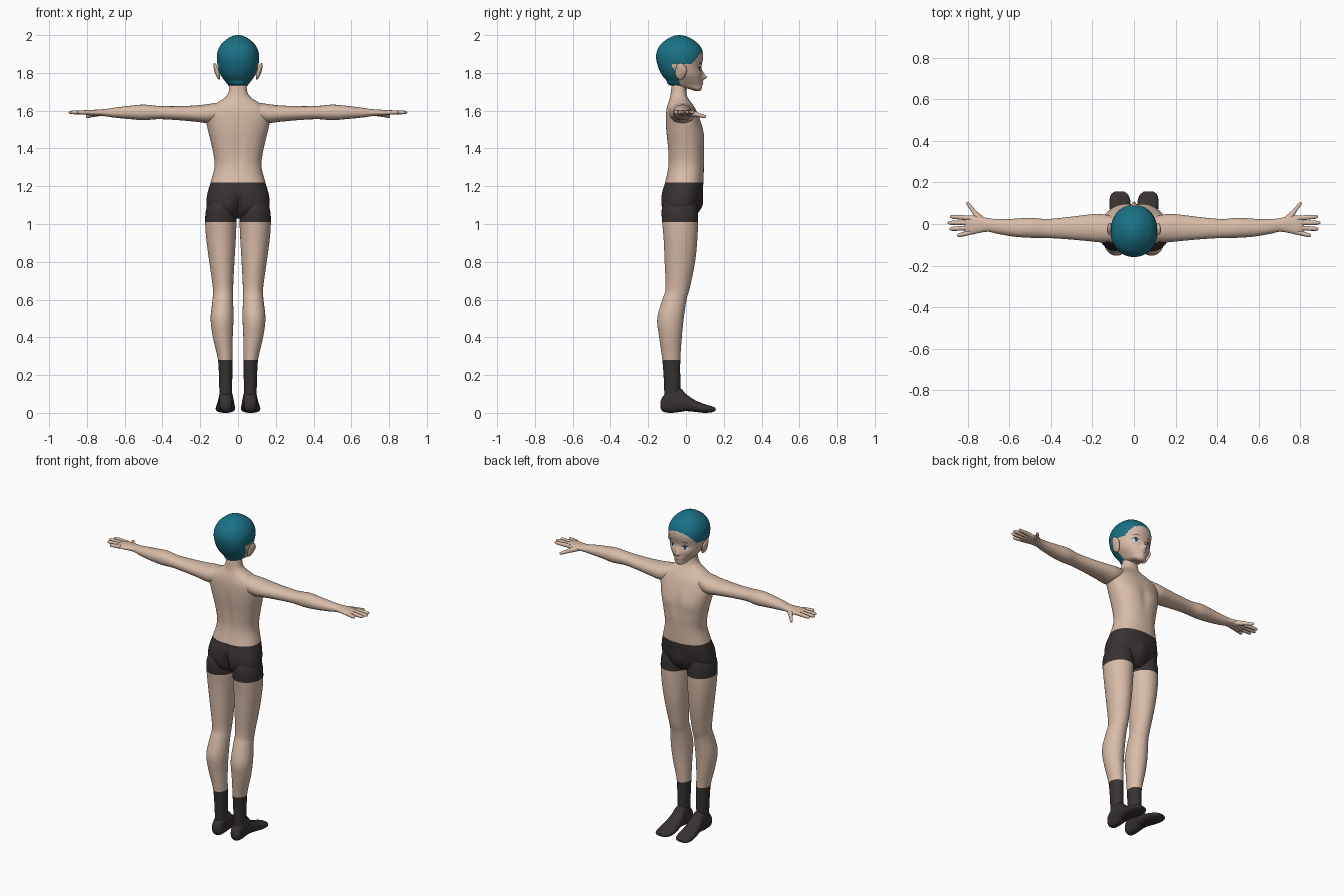
import bpy, bmesh, math
from mathutils import Vector, Matrix
from mathutils.bvhtree import BVHTree

cube = bpy.data.objects.get("Cube")
if cube:
    bpy.data.objects.remove(cube, do_unlink=True)


def material(name, rgb):
    mat = bpy.data.materials.new(name)
    mat.use_nodes = True
    mat.diffuse_color = (*rgb, 1)
    mat.node_tree.nodes["Principled BSDF"].inputs["Base Color"].default_value = (*rgb, 1)
    return mat


skin = material("skin", (0.69, 0.5, 0.39))
cloth = material("charcoal_cloth", (0.04, 0.032, 0.032))
hair = material("teal_hair", (0.01, 0.165, 0.235))
white = material("eye_white", (0.8, 0.78, 0.76))
dark = material("dark_lash", (0.03, 0.02, 0.02))
iris = material("iris_teal", (0.02, 0.12, 0.17))


def spline(p0, p1, p2, p3, t):
    return [b + t / 2 * (c - a + t * (2 * a - 5 * b + 4 * c - d + t * (3 * (b - c) + d - a)))
            for a, b, c, d in zip(p0, p1, p2, p3)]


def loft(bm, axis, sections, power=1.0, side=1, segs=32, steps=5):
    """Closed tube through sections (position, low a, high a, low b, high b)."""
    last = len(sections) - 1
    rows = []
    for i in range(last):
        quad = [sections[min(max(k, 0), last)] for k in range(i - 1, i + 3)]
        rows += [spline(*quad, s / steps) for s in range(steps)]
    rows.append(sections[last])
    rings = []
    for t, a0, a1, b0, b1 in rows:
        ring = []
        for s in range(segs):
            ang = math.tau * s / segs
            c, d = math.cos(ang), math.sin(ang)
            a = (a0 + a1) / 2 + (a1 - a0) / 2 * math.copysign(abs(c) ** power, c)
            b = (b0 + b1) / 2 + (b1 - b0) / 2 * math.copysign(abs(d) ** power, d)
            x, y, z = {"X": (t, a, b), "Y": (a, t, b), "Z": (a, b, t)}[axis]
            ring.append(bm.verts.new((x * side, y, z)))
        rings.append(ring)
    faces = [bm.faces.new(rings[0]), bm.faces.new(rings[-1])]
    for r, q in zip(rings, rings[1:]):
        faces += [bm.faces.new((r[k - 1], r[k], q[k], q[k - 1])) for k in range(segs)]
    bmesh.ops.recalc_face_normals(bm, faces=faces)


def bump(bm, facing, x, z, wide, tall, push):
    """Push the surface along y in a soft oval spot on the front or back."""
    for v in bm.verts:
        if v.co.y * facing > 0:
            v.co.y += push * math.exp(-((v.co.x - x) / wide) ** 2 - ((v.co.z - z) / tall) ** 2)


def finish(bm, name, mats, rule=None, cuts=()):
    for z in cuts:
        bmesh.ops.bisect_plane(bm, geom=bm.verts[:] + bm.edges[:] + bm.faces[:],
                               plane_co=(0, 0, z), plane_no=(0, 0, 1))
    bm.normal_update()
    for f in bm.faces:
        f.smooth = True
        f.material_index = rule(f.calc_center_median()) if rule else 0
    for e in bm.edges:
        e.smooth = e.calc_face_angle(0) < 1
    mesh = bpy.data.meshes.new(name)
    bm.to_mesh(mesh)
    bm.free()
    for m in mats:
        mesh.materials.append(m)
    ob = bpy.data.objects.new(name, mesh)
    bpy.context.collection.objects.link(ob)
    return ob


# Torso with neck
torso = bmesh.new()
loft(torso, "Z", [
    (1.03, -.1, .1, -.08, .03), (1.06, -.145, .145, -.115, .055), (1.1, -.167, .167, -.132, .07),
    (1.16, -.162, .162, -.13, .085), (1.22, -.145, .145, -.112, .092), (1.31, -.124, .124, -.095, .095),
    (1.4, -.136, .136, -.097, .098), (1.5, -.16, .16, -.106, .09), (1.57, -.172, .172, -.107, .068),
    (1.61, -.158, .158, -.103, .05), (1.64, -.115, .115, -.095, .03), (1.665, -.075, .075, -.086, .012),
    (1.69, -.053, .053, -.081, .003), (1.73, -.045, .045, -.076, .002), (1.78, -.044, .044, -.07, .01)],
    0.88, segs=80, steps=6)
bump(torso, -1, 0, 1.09, .02, .07, .035)
bump(torso, -1, 0, 1.4, .02, .15, .008)
bump(torso, 1, 0, 1.1, .04, .05, .018)
bump(torso, 1, 0, 1.45, .02, .08, -.006)
for side in (1, -1):
    bump(torso, 1, side * .075, 1.465, .05, .04, .006)
finish(torso, "torso", [skin, cloth], lambda c: int(c.z < 1.22), (1.22,))


def leg_colour(c):
    return int(c.z > 1.01 or c.z < .28)


for side, label in ((1, "left"), (-1, "right")):
    # Leg with sock and shorts hem
    leg = bmesh.new()
    loft(leg, "Z", [
        (.06, .034, .096, -.115, -.03), (.15, .031, .1, -.116, -.03), (.28, .029, .106, -.125, -.03),
        (.4, .028, .133, -.142, -.022), (.5, .024, .145, -.152, -.012), (.6, .026, .135, -.125, .003),
        (.66, .026, .133, -.108, .02), (.8, .019, .152, -.113, .048), (.92, .012, .168, -.118, .06),
        (1.02, .008, .174, -.127, .064), (1.08, .01, .168, -.128, .062), (1.13, .02, .15, -.11, .05)],
        side=side, segs=40)
    finish(leg, label + "_leg", [skin, cloth], leg_colour, (.28, 1.01))

    # Foot
    foot = bmesh.new()
    loft(foot, "Y", [
        (-.135, .05, .08, .025, .06), (-.12, .034, .096, .006, .09), (-.08, .029, .1, 0, .13),
        (-.03, .026, .102, .005, .13), (0, .022, .106, .009, .1), (.05, .018, .114, .005, .066),
        (.1, .016, .118, 0, .046), (.14, .028, .112, .004, .034), (.157, .05, .09, .012, .026)],
        0.85, side)
    finish(foot, label + "_foot", [cloth])

    # Arm running into the palm
    arm = bmesh.new()
    loft(arm, "X", [
        (.07, -.075, .02, 1.56, 1.645), (.1, -.085, .035, 1.548, 1.643), (.16, -.088, .048, 1.535, 1.635),
        (.22, -.082, .045, 1.541, 1.628), (.32, -.073, .033, 1.55, 1.624), (.42, -.067, .024, 1.555, 1.625),
        (.5, -.066, .03, 1.55, 1.632), (.58, -.06, .025, 1.556, 1.625), (.66, -.046, .024, 1.564, 1.615),
        (.7, -.037, .028, 1.57, 1.609), (.74, -.042, .037, 1.573, 1.606), (.775, -.05, .041, 1.574, 1.604),
        (.805, -.052, .039, 1.578, 1.602), (.815, -.04, .028, 1.585, 1.596)], 0.93, side)
    finish(arm, label + "_arm", [skin])

    # Fingers and thumb
    hand = bmesh.new()
    for root, tip, y_tip in ((.028, .885, .036), (.006, .897, .006), (-.018, .888, -.024), (-.04, .85, -.056)):
        rows = []
        for f, r in ((0, .012), (.5, .011), (.85, .0095), (.96, .006), (1, .002)):
            y = root + (y_tip - root) * f
            rows.append((.785 + (tip - .785) * f, y - r, y + r, 1.591 - r, 1.591 + r))
        loft(hand, "X", rows, 1, side, 14, 3)
    loft(hand, "Y", [
        (.0, .705, .75, 1.573, 1.603), (.035, .727, .768, 1.569, 1.6), (.065, .76, .785, 1.566, 1.589),
        (.09, .782, .803, 1.561, 1.58), (.102, .793, .806, 1.563, 1.576), (.106, .798, .803, 1.567, 1.572)],
        1, side, 16, 3)
    finish(hand, label + "_fingers", [skin])

    # Ear
    ear = bmesh.new()
    place = (Matrix.Translation((side * .112, -.03, 1.808)) @ Matrix.Rotation(side * .3, 4, "Y")
             @ Matrix.Diagonal((.012, .03, .046, 1)))
    bmesh.ops.create_uvsphere(ear, u_segments=24, v_segments=16, radius=1, matrix=place)
    bump(ear, -1, side * .124, 1.81, .012, .025, .01)
    finish(ear, label + "_ear", [skin])

# Head with nose, lips and eye hollows
head = bmesh.new()
loft(head, "Z", [
    (1.704, -.018, .018, .045, .075), (1.715, -.034, .034, .015, .083), (1.735, -.052, .052, -.085, .086),
    (1.76, -.072, .072, -.104, .086), (1.79, -.093, .093, -.128, .086), (1.83, -.106, .106, -.147, .081),
    (1.88, -.112, .112, -.158, .091), (1.92, -.106, .106, -.152, .086), (1.955, -.086, .086, -.13, .063),
    (1.985, -.05, .05, -.09, .022), (1.997, -.022, .022, -.06, -.012), (2, -.006, .006, -.042, -.03)],
    0.93, segs=96, steps=9)
bump(head, 1, 0, 1.776, .013, .012, .02)
bump(head, 1, 0, 1.795, .01, .02, .01)
bump(head, 1, 0, 1.748, .02, .01, .004)
for side in (1, -1):
    bump(head, 1, side * .042, 1.82, .02, .014, -.004)


def hair_rule(c):
    nape = c.z > 1.735 and c.y < -.03 - (c.z - 1.74) * .45
    crown = c.z > 1.845 + max(0, c.y - .03) * 1.2
    return int(nape or crown)


head_ob = finish(head, "head", [skin, hair], hair_rule)
face = bmesh.new()
face.from_mesh(head_ob.data)
surface = BVHTree.FromBMesh(face)
face.free()


def plate(name, shape, mat, lift, nu=24, nv=4):
    """Thin patch laid on the face; shape maps (u, v) in 0..1 to (x, z)."""
    bm = bmesh.new()
    grid = []
    for i in range(nu + 1):
        row = []
        for j in range(nv + 1):
            x, z = shape(i / nu, j / nv)
            hit = surface.ray_cast(Vector((x, 1, z)), Vector((0, -1, 0)))[0]
            row.append(bm.verts.new((x, hit.y + lift, z)))
        grid.append(row)
    for r, q in zip(grid, grid[1:]):
        for j in range(nv):
            bm.faces.new((r[j], r[j + 1], q[j + 1], q[j]))
    bmesh.ops.remove_doubles(bm, verts=bm.verts[:], dist=1e-5)
    bm.normal_update()
    if sum(f.normal.y for f in bm.faces) < 0:
        bmesh.ops.reverse_faces(bm, faces=bm.faces[:])
    finish(bm, name, [mat])


def oval(x, z, rx, rz):
    return lambda u, v: (x + v * rx * math.cos(math.tau * u), z + v * rz * math.sin(math.tau * u))


def arc(x, z, half, rise, thick):
    return lambda u, v: (x + half * (2 * u - 1),
                         z + math.sin(math.pi * u) * (rise + thick * (v - .5)))


# Eyes, brows and mouth
for side, label in ((1, "left"), (-1, "right")):
    plate(label + "_eye", oval(side * .045, 1.818, .021, .012), white, .0015)
    plate(label + "_iris", oval(side * .043, 1.818, .009, .0115), iris, .0025)
    plate(label + "_pupil", oval(side * .043, 1.818, .004, .006), dark, .0035)
    plate(label + "_lash", arc(side * .046, 1.82, .025, .011, .007), dark, .004)
    plate(label + "_brow", arc(side * .047, 1.846, .024, .007, .004), dark, .002)
plate("mouth", arc(0, 1.747, .014, -.002, .003), dark, .0015)
